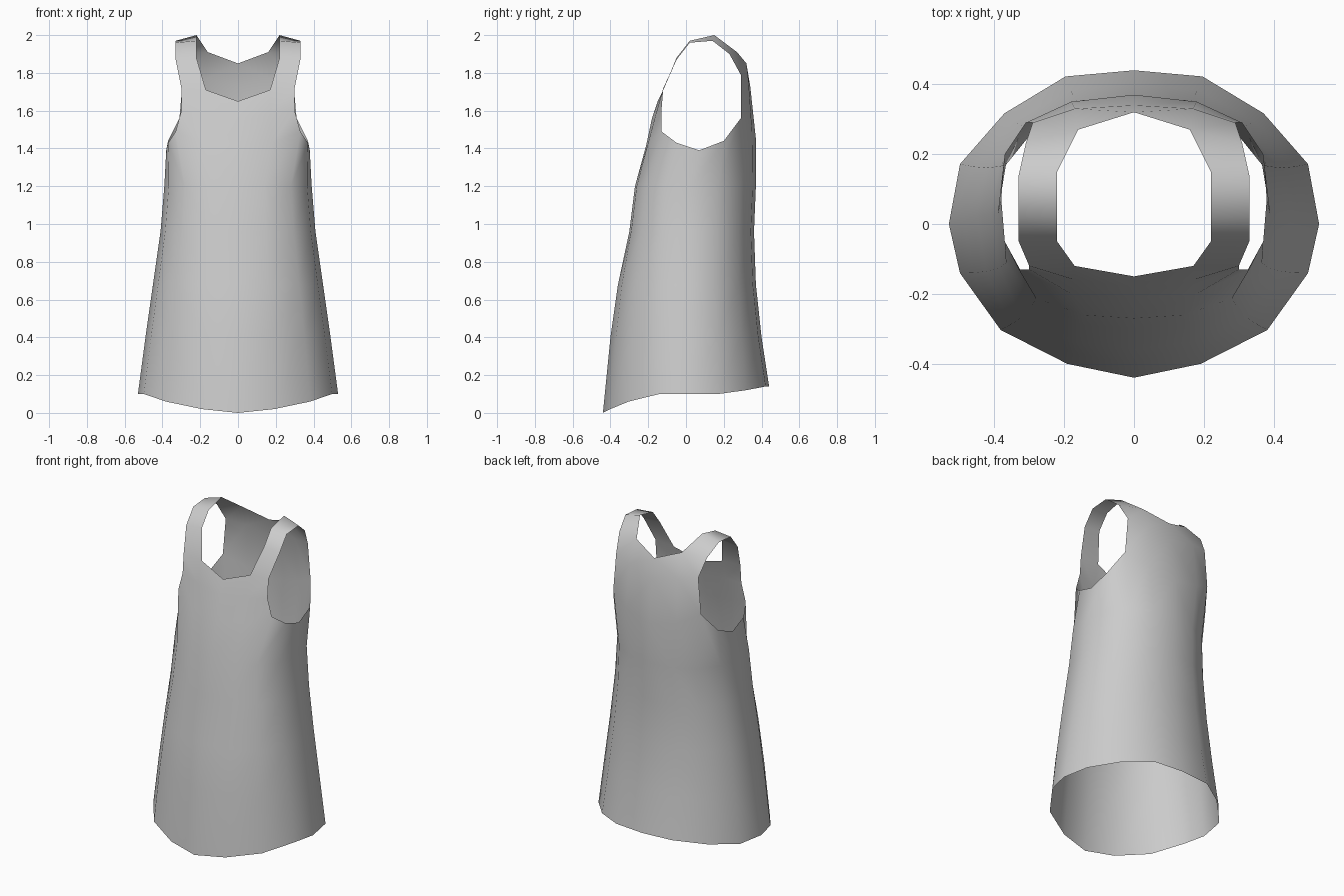
import bpy
import bmesh

cube = bpy.data.objects.get("Cube")
if cube:
    bpy.data.objects.remove(cube, do_unlink=True)

# Plain grey cloth
cloth = bpy.data.materials.new("grey_cloth")
cloth.use_nodes = True
GREY = (0.6, 0.6, 0.6, 1)
cloth.diffuse_color = GREY
cloth.node_tree.nodes["Principled BSDF"].inputs["Base Color"].default_value = GREY

# Half outline, front centre to back centre: x share, and y share at hem and chest
X_SHARE = [0, 0.36, 0.72, 0.94, 1, 0.94, 0.7, 0.37, 0]
Y_HEM = [-1, -0.91, -0.69, -0.32, 0, 0.39, 0.72, 0.96, 1]
Y_CHEST = [-1, -0.97, -0.81, -0.47, 0, 0.41, 0.75, 0.95, 1]
HEM_Z = [0, 0.02, 0.06, 0.1, 0.1, 0.1, 0.12, 0.14, 0.14]


def ring(half_width, front, side, back, z, blend):
    """One half ring of the skirt or bodice."""
    points = []
    for i, share in enumerate(X_SHARE):
        s = Y_HEM[i] * (1 - blend) + Y_CHEST[i] * blend
        y = side + s * ((back - side) if s > 0 else (side - front))
        points.append((share * half_width, y, HEM_Z[i] if z is None else z))
    return points


body = [
    ring(0.53, -0.44, 0.0, 0.44, None, 0),
    ring(0.49, -0.4, 0.01, 0.4, 0.4, 0.3),
    ring(0.45, -0.36, 0.02, 0.37, 0.68, 0.6),
    ring(0.41, -0.3, 0.03, 0.36, 0.96, 1),
    ring(0.39, -0.27, 0.03, 0.37, 1.2, 1),
    # Row that follows the bottom of the armhole
    [(0, -0.21, 1.42), (0.18, -0.2, 1.43), (0.33, -0.13, 1.49),
     (0.37, -0.05, 1.43), (0.38, 0.07, 1.39), (0.37, 0.2, 1.44),
     (0.31, 0.29, 1.56), (0.18, 0.35, 1.49), (0, 0.37, 1.45)],
]

# Front panel up to the neckline
front_panel = [
    body[-1][:3],
    [(0, -0.18, 1.56), (0.17, -0.16, 1.58), (0.3, -0.13, 1.6)],
    [(0, -0.15, 1.65), (0.17, -0.12, 1.71), (0.3, -0.12, 1.72)],
]

# Back panel up to the neckline
back_panel = [
    body[-1][6:],
    [(0.29, 0.29, 1.79), (0.17, 0.33, 1.77), (0, 0.34, 1.73)],
    [(0.31, 0.23, 1.9), (0.16, 0.27, 1.91), (0, 0.32, 1.85)],
]

# Shoulder strap, rows of inner and outer edge from front to back
strap = [
    front_panel[-1][1:],
    [(0.22, -0.05, 1.88), (0.33, -0.05, 1.87)],
    [(0.22, 0.02, 1.97), (0.33, 0.02, 1.96)],
    [(0.22, 0.15, 2.0), (0.33, 0.14, 1.97)],
    [back_panel[-1][1], back_panel[-1][0]],
]


def add_sheet(bm, rows):
    """Skin a grid of points with quads."""
    grid = [[bm.verts.new(p) for p in row] for row in rows]
    for low, high in zip(grid, grid[1:]):
        for j in range(len(low) - 1):
            bm.faces.new((low[j], low[j + 1], high[j + 1], high[j]))


bm = bmesh.new()
for rows in (body, front_panel, back_panel, strap):
    add_sheet(bm, rows)
bmesh.ops.remove_doubles(bm, verts=bm.verts, dist=0.001)
for face in bm.faces:
    face.smooth = True

mesh = bpy.data.meshes.new("sleeveless_dress")
bm.to_mesh(mesh)
bm.free()
mesh.materials.append(cloth)
dress = bpy.data.objects.new("sleeveless_dress", mesh)
bpy.context.collection.objects.link(dress)

# Other half of the dress
mirror = dress.modifiers.new("mirror", 'MIRROR')
mirror.use_clip = True
mirror.merge_threshold = 0.001
